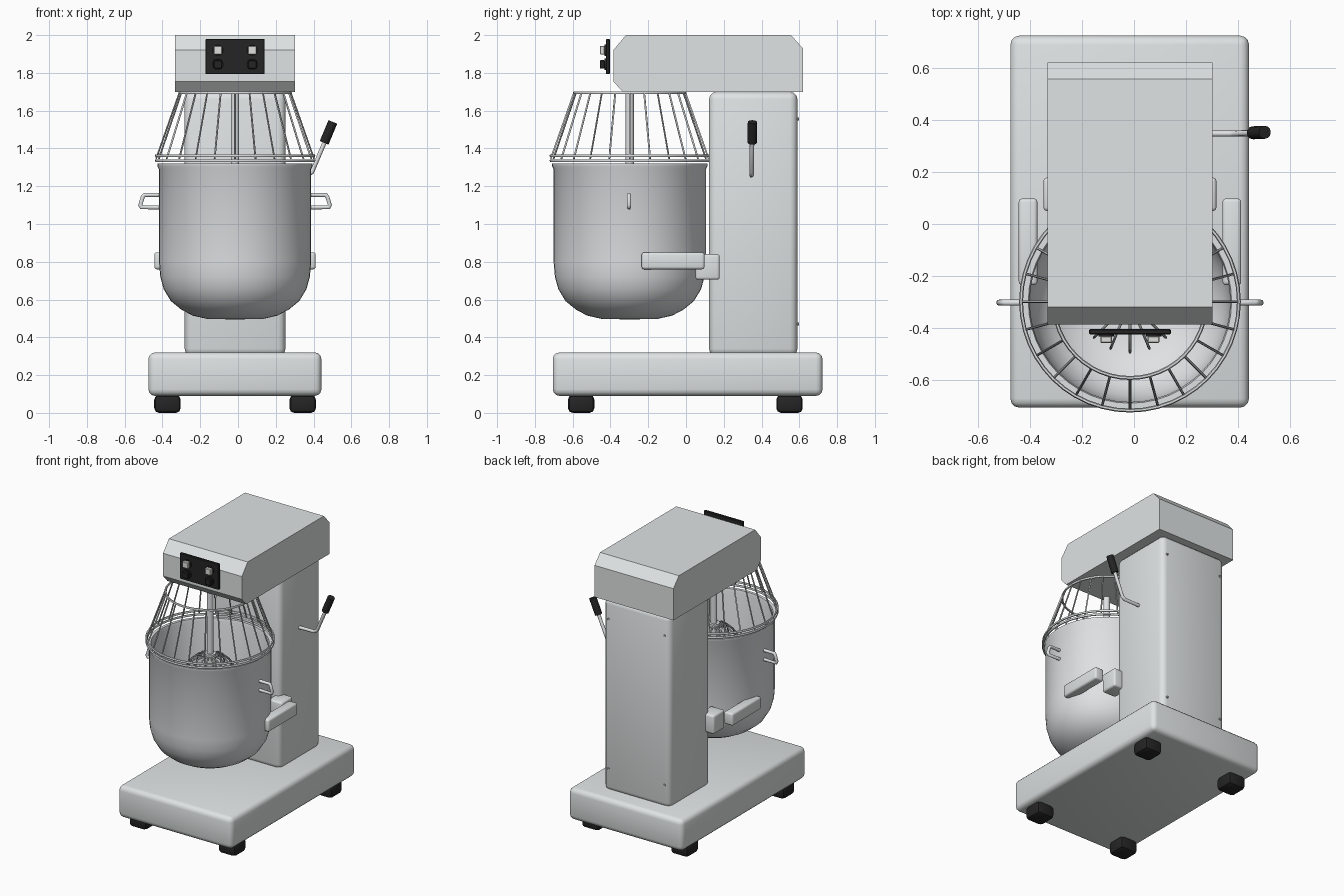
import bpy, bmesh
from math import sin, cos, pi, radians
from mathutils import Vector, Matrix

cube = bpy.data.objects.get("Cube")
if cube:
    bpy.data.objects.remove(cube)

CX = -0.0155                      # symmetry plane of the machine
BOWL = Vector((CX, -0.298, 0))    # bowl axis


def material(name, rgb):
    m = bpy.data.materials.new(name)
    m.use_nodes = True
    m.diffuse_color = (*rgb, 1)
    m.node_tree.nodes["Principled BSDF"].inputs["Base Color"].default_value = (*rgb, 1)
    return m


PAINT = material("grey_paint", (0.74, 0.77, 0.77))
STEEL = material("brushed_steel", (0.74, 0.76, 0.77))
WIRE = material("wire_steel", (0.55, 0.56, 0.57))
BLACK = material("black_plastic", (0.018, 0.018, 0.018))
CHROME = material("light_knob", (0.74, 0.74, 0.72))


def finish(ob, mat, angle=35):
    ob.data.materials.clear()
    ob.data.materials.append(mat)
    bpy.ops.object.select_all(action="DESELECT")
    ob.select_set(True)
    bpy.context.view_layer.objects.active = ob
    if angle:
        bpy.ops.object.shade_smooth_by_angle(angle=radians(angle))
    return ob


def from_bmesh(name, bm, mat, angle=35):
    bmesh.ops.recalc_face_normals(bm, faces=bm.faces)
    me = bpy.data.meshes.new(name)
    bm.to_mesh(me)
    bm.free()
    ob = bpy.data.objects.new(name, me)
    bpy.context.collection.objects.link(ob)
    return finish(ob, mat, angle)


def box(name, lo, hi, mat, bevel=0.0, segments=3):
    lo, hi = Vector(lo), Vector(hi)
    bm = bmesh.new()
    bmesh.ops.create_cube(bm, size=1, matrix=Matrix.Translation((lo + hi) / 2)
                          @ Matrix.Diagonal((*(hi - lo), 1)))
    if bevel:
        bmesh.ops.bevel(bm, geom=bm.edges[:], offset=bevel, segments=segments,
                        profile=0.5, affect="EDGES")
    return from_bmesh(name, bm, mat)


def rod(name, a, b, r, mat, sides=16):
    a, b = Vector(a), Vector(b)
    turn = (b - a).to_track_quat("Z", "Y").to_matrix().to_4x4()
    bm = bmesh.new()
    bmesh.ops.create_cone(bm, cap_ends=True, segments=sides, radius1=r, radius2=r,
                          depth=(b - a).length,
                          matrix=Matrix.Translation((a + b) / 2) @ turn)
    return from_bmesh(name, bm, mat)


def wires(name, paths, r, mat, closed=False, res=1):
    cu = bpy.data.curves.new(name, "CURVE")
    cu.dimensions = "3D"
    cu.bevel_depth, cu.bevel_resolution, cu.use_fill_caps = r, res, True
    for path in paths:
        sp = cu.splines.new("POLY")
        sp.points.add(len(path) - 1)
        for p, co in zip(sp.points, path):
            p.co = (*co, 1)
        sp.use_cyclic_u = closed
    ob = bpy.data.objects.new(name, cu)
    bpy.context.collection.objects.link(ob)
    bpy.ops.object.select_all(action="DESELECT")
    ob.select_set(True)
    bpy.context.view_layer.objects.active = ob
    bpy.ops.object.convert(target="MESH")
    return finish(bpy.context.object, mat, 60)


def lathe(name, profile, mat, steps=48):
    bm = bmesh.new()
    vs = [bm.verts.new((r, 0, z)) for r, z in profile]
    es = [bm.edges.new(pair) for pair in zip(vs, vs[1:])]
    bmesh.ops.spin(bm, geom=vs + es, axis=(0, 0, 1), cent=(0, 0, 0),
                   angle=2 * pi, steps=steps)
    bmesh.ops.remove_doubles(bm, verts=bm.verts, dist=0.0005)
    bmesh.ops.translate(bm, verts=bm.verts, vec=BOWL)
    return from_bmesh(name, bm, mat, 40)


def around(r, z, a):
    return BOWL + Vector((r * cos(a), r * sin(a), z))


def circle(r, z, n=48):
    return [around(r, z, 2 * pi * i / n) for i in range(n)]


# Base, feet and column
box("base", (CX - .459, -.705, .09), (CX + .457, .723, .32), PAINT, .035)
for sx, side in ((-1, "right"), (1, "left")):
    for y, end in ((-.555, "front"), (.548, "back")):
        x = CX + sx * .358
        box(f"{end}_{side}_foot", (x - .07, y - .07, 0), (x + .07, y + .07, .095),
            BLACK, .025, 2)
box("column", (CX - .267, .122, .30), (CX + .267, .59, 1.70), PAINT, .04)

# Motor head: chamfered side profile extruded across
bm = bmesh.new()
outline = [(-.335, 1.70), (-.385, 1.755), (-.385, 1.92), (-.318, 2.0),
           (.556, 2.0), (.619, 1.93), (.619, 1.70)]
face = bm.faces.new([bm.verts.new((CX - .317, y, z)) for y, z in outline])
ext = bmesh.ops.extrude_face_region(bm, geom=[face])["geom"]
bmesh.ops.translate(bm, vec=(.633, 0, 0),
                    verts=[v for v in ext if isinstance(v, bmesh.types.BMVert)])
from_bmesh("motor_head", bm, PAINT, 0)

# Control panel with two rows of knobs
box("control_panel", (CX - .157, -.424, 1.793), (CX + .157, -.403, 1.98), BLACK, .004, 1)
for sx, side in ((-1, "right"), (1, "left")):
    x = CX + sx * .091
    for row, z, mat in (("upper", 1.92, CHROME), ("lower", 1.845, BLACK)):
        rod(f"{side}_{row}_knob_collar", (x, -.422, z), (x, -.432, z), .03, BLACK)
        box(f"{side}_{row}_knob", (x - .023, -.456, z - .023),
            (x + .023, -.43, z + .023), mat, .004, 1)

# Mixing bowl with thin wall and rolled lip
outer = [(0, .495), (.145, .497), (.225, .515), (.285, .547), (.34, .592), (.378, .655),
         (.396, .72), (.403, .80), (.403, 1.29), (.411, 1.305), (.411, 1.32)]
inner = [(max(r - .018, 0), z + .018) for r, z in outer[-4::-1]]
lathe("bowl", outer + [(.39, 1.32), (.385, 1.30)] + inner, STEEL)

# Shaft, hub and balloon whisk
rod("mixer_shaft", around(0, 1.10, 0), around(0, 1.72, 0), .022, STEEL)
rod("whisk_hub", around(0, 1.13, 0), around(0, 1.25, 0), .04, STEEL)
shape = [(.03, 1.235), (.09, 1.225), (.15, 1.17), (.185, 1.06), (.195, .94), (.18, .80),
         (.13, .68), (.07, .62), (0, .60)]
wires("whisk_wires", [[around(r, z, 2 * pi * i / 16) for r, z in shape]
                      for i in range(16)], .005, WIRE)

# Wire guard
wires("guard_bars", [[around(.293, 1.70, a), around(.418, 1.345, a)]
                     for a in (2 * pi * i / 24 for i in range(24))], .005, WIRE)
wires("guard_rings", [circle(.293, 1.695), circle(.418, 1.362), circle(.418, 1.336)],
      .0075, STEEL, True)

# Bowl handles, support arms and brackets on both sides
for s, side in ((-1, "right"), (1, "left")):
    path = [(.39, 1.154), (.48, 1.154), (.488, 1.145), (.502, 1.10), (.496, 1.088),
            (.39, 1.088)]
    wires(f"{side}_bowl_handle", [[(CX + s * x, BOWL.y - .004, z) for x, z in path]],
          .0115, STEEL, res=3)
    for part, x0, x1, y0, y1, z0, z1 in (
            ("support_arm", .355, .427, -.235, .098, .76, .85),
            ("bracket", .22, .332, .05, .178, .705, .84)):
        a, b = sorted((CX + s * x0, CX + s * x1))
        box(f"{side}_{part}", (a, y0, z0), (b, y1, z1), PAINT, .014)

# Lift lever with black grip
wires("lever_rod", [[(.24, .347, 1.258), (.37, .347, 1.26), (.392, .347, 1.275),
                     (.468, .35, 1.455)]], .012, STEEL, res=3)
rod("lever_grip", (.456, .35, 1.43), (.502, .352, 1.54), .025, BLACK, 12)

# Back cover screws
for sx in (-1, 1):
    for z in (.47, 1.555):
        x = CX + sx * .225
        rod("back_screw", (x, .58, z), (x, .597, z), .008, WIRE, 10)
